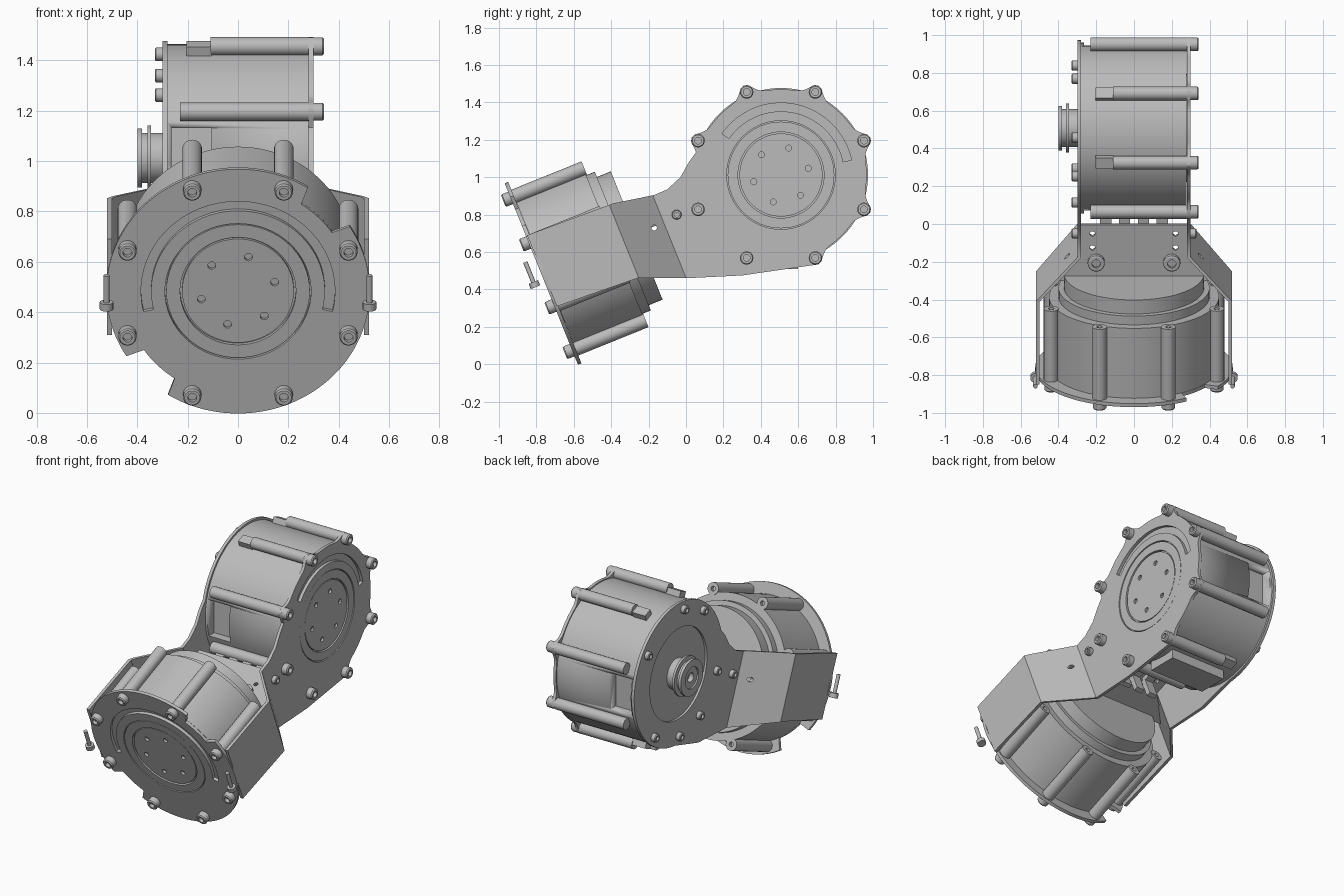
import bpy, bmesh
from math import sin, cos, radians, exp
from mathutils import Matrix, Vector

if "Cube" in bpy.data.objects:
    bpy.data.objects.remove(bpy.data.objects["Cube"])

grey = bpy.data.materials.new("machined_grey")
grey.use_nodes = True
grey.diffuse_color = (0.5, 0.5, 0.5, 1)
grey.node_tree.nodes["Principled BSDF"].inputs["Base Color"].default_value = (0.5, 0.5, 0.5, 1)


def frame(x, y, z, origin):
    m = Matrix((x, y, z)).transposed().to_4x4()
    m.translation = origin
    return m


# Local z points out of each motor's face
T = radians(22)
AXIS = Vector((0, cos(T), sin(T)))
UP = Vector((0, -sin(T), cos(T)))
X, Y, Z = Vector((1, 0, 0)), Vector((0, 1, 0)), Vector((0, 0, 1))
C1, C2 = Vector((0, 0.508, 1.012)), Vector((0, -0.755, 0.49))
REAR = frame(Y, Z, X, C1)
FRONT = frame(X, UP, -AXIS, C2)
SHELF = frame(X, AXIS, UP, C2)


def finish(name, bm, matrix):
    bmesh.ops.remove_doubles(bm, verts=bm.verts, dist=1e-5)
    bm.transform(matrix)
    bmesh.ops.recalc_face_normals(bm, faces=bm.faces)
    me = bpy.data.meshes.new(name)
    bm.to_mesh(me)
    bm.free()
    me.materials.clear()
    me.materials.append(grey)
    me.polygons.foreach_set("use_smooth", [True] * len(me.polygons))
    me.set_sharp_from_angle(angle=radians(30))
    ob = bpy.data.objects.new(name, me)
    bpy.context.collection.objects.link(ob)
    return ob


def lathe(name, profile, matrix, seg=24):
    bm = bmesh.new()
    vs = [bm.verts.new((r, 0, z)) for r, z in profile]
    es = [bm.edges.new(p) for p in zip(vs, vs[1:])]
    bmesh.ops.spin(bm, geom=vs + es, axis=(0, 0, 1), cent=(0, 0, 0),
                   angle=radians(360), steps=seg, use_merge=True)
    return finish(name, bm, matrix)


def box(name, size, loc, matrix):
    bm = bmesh.new()
    bmesh.ops.create_cube(bm, size=1)
    bmesh.ops.scale(bm, vec=size, verts=bm.verts)
    bmesh.ops.translate(bm, vec=loc, verts=bm.verts)
    return finish(name, bm, matrix)


def flat_bm(loops, z0, z1):
    """Sheet with an outline and holes, as a bmesh."""
    cu = bpy.data.curves.new("outline", 'CURVE')
    cu.dimensions, cu.fill_mode, cu.extrude = '2D', 'BOTH', (z1 - z0) / 2
    for loop in loops:
        sp = cu.splines.new('POLY')
        sp.points.add(len(loop) - 1)
        for p, co in zip(sp.points, loop):
            p.co = (co[0], co[1], 0, 1)
        sp.use_cyclic_u = True
    ob = bpy.data.objects.new("outline", cu)
    bpy.context.collection.objects.link(ob)
    dg = bpy.context.evaluated_depsgraph_get()
    me = bpy.data.meshes.new_from_object(ob.evaluated_get(dg))
    bm = bmesh.new()
    bm.from_mesh(me)
    bmesh.ops.translate(bm, vec=(0, 0, (z0 + z1) / 2), verts=bm.verts)
    bpy.data.objects.remove(ob)
    bpy.data.meshes.remove(me)
    return bm


def plate(name, loops, z0, z1, matrix):
    return finish(name, flat_bm(loops, z0, z1), matrix)


def polar(radius, a0, a1, step):
    n = round((a1 - a0) / step)
    angles = [a0 + (a1 - a0) * i / n for i in range(n + 1)]
    f = radius if callable(radius) else lambda a: radius
    return [(f(a) * cos(radians(a)), f(a) * sin(radians(a))) for a in angles]


def circle(r, n=64, cx=0, cy=0):
    return [(x + cx, y + cy) for x, y in polar(r, 0, 360 - 360 / n, 360 / n)]


def arc_slot(r0, r1, a0, a1):
    return polar(r0, a0, a1, 4) + polar(r1, a0, a1, 4)[::-1]


def ring_pos(r, a, z):
    return Matrix.Translation((r * cos(radians(a)), r * sin(radians(a)), z))


def bolt(name, matrix, r=0.036, h=0.042):
    lathe(name, [(0, h * .5), (r * .5, h * .5), (r * .5, h), (r * .85, h),
                 (r, h * .85), (r, 0), (0, 0)], matrix, 18)


def rotor(name, matrix, z):
    holes = [circle(0.016, 12, 0.15 * cos(radians(a)), 0.15 * sin(radians(a)))
             for a in range(14, 374, 60)]
    plate(name + "_hub", [circle(0.222)] + holes, z - 0.02, z - 0.004, matrix)
    plate(name + "_ring", [circle(0.285), circle(0.23)], z - 0.02, z, matrix)


BOLT_ANGLES = [22.5 + 45 * k for k in range(8)]


def lobed(a):
    d = (a % 45) - 22.5
    return 0.458 + 0.06 * exp(-(d / 6) ** 2)


def notched(a):
    return 0.45 if abs((a % 180) - 45) < 12 else 0.523


# Side arms: flat sheets bent twice to widen around the front motor
ARM = [(0.015, 1.08), (-0.03, 1.0), (-0.1, 0.935), (-0.17, 0.905), (-0.39, 0.86),
       (-0.85, 0.69), (-0.69, 0.31), (-0.26, 0.46), (0, 0.46), (0.3, 0.475)]
BEND_IN, BEND_OUT, FLARE = 0.69, 0.455, 0.22


def side_arm(name, side, round_part, holes):
    arm = [(y - C1.y, z - C1.z) for y, z in ARM]
    pin = circle(0.015, 12, -0.17 - C1.y, 0.73 - C1.z)
    z0, z1 = (0.28, 0.3) if side > 0 else (-0.3, -0.28)
    bm = flat_bm([round_part + arm, pin] + holes, z0, z1)
    bm.transform(REAR)
    bmesh.ops.remove_doubles(bm, verts=bm.verts, dist=1e-5)
    for s in (BEND_IN, BEND_OUT):
        bmesh.ops.bisect_plane(bm, geom=bm.verts[:] + bm.edges[:] + bm.faces[:],
                               plane_co=C2 + AXIS * s, plane_no=AXIS)
    for v in bm.verts:
        t = (BEND_IN - (v.co - C2).dot(AXIS)) / (BEND_IN - BEND_OUT)
        v.co.x += side * FLARE * min(max(t, 0), 1)
    finish(name, bm, Matrix())
    bolt(name + "_bolt", frame(Y, Z * side, X * side, Vector((0.3 * side, -0.05, 0.8))), 0.026, 0.03)


side_arm("left_arm", 1, polar(lobed, -69, 165, 1.5),
         [circle(0.29), arc_slot(0.34, 0.385, 12, 145)])
side_arm("right_arm", -1, polar(0.465, -85, 165, 3), [circle(0.3)])

# Rear motor, with windows cut in its casing
body = lathe("rear_motor_casing", [(0, -0.285), (0.452, -0.285), (0.452, 0.279), (0, 0.279)], REAR, 96)
cutters = []
for sx in (-1, 1):
    c = box("window_cutter", (0.1, 0.24, 0.16), (0.43 * sx, 0, -0.185), REAR)
    c.hide_render = True
    mod = body.modifiers.new("window", 'BOOLEAN')
    mod.operation, mod.object = 'DIFFERENCE', c
    cutters.append(c)
cut = bpy.data.meshes.new_from_object(body.evaluated_get(bpy.context.evaluated_depsgraph_get()))
body.modifiers.clear()
body.data = cut
for c in cutters:
    bpy.data.objects.remove(c)
rotor("rear_rotor", REAR, 0.297)
for a in BOLT_ANGLES:
    wide = abs(cos(radians(a))) > 0.7
    start = -0.23 if wide else -0.11
    lathe("rear_spacer", [(0, start), (0.037, start), (0.037, 0.28), (0, 0.28)],
          REAR @ ring_pos(0.48, a, 0), 20)
    if not wide:
        box("spacer_seat", (0.05, 0.06, 0.1), (0, 0, -0.155),
            REAR @ Matrix.Rotation(radians(a), 4, 'Z') @ Matrix.Translation((0.465, 0, 0)))
    bolt("rear_bolt", REAR @ ring_pos(0.48, a, 0.3))
FLIP = Matrix.Rotation(radians(180), 4, 'X')
for a in (97, 37, 128, 198, 239, 270, 309):
    bolt("right_bolt", REAR @ ring_pos(0.415, a, -0.3) @ FLIP, 0.027, 0.03)
lathe("output_knob", [(0, 0.27), (0.1, 0.27), (0.1, 0.345), (0.13, 0.345), (0.13, 0.36),
                      (0.1, 0.36), (0.1, 0.382), (0.118, 0.382), (0.118, 0.4), (0.07, 0.4),
                      (0.07, 0.39), (0.03, 0.39), (0.03, 0.36), (0, 0.36)], REAR @ FLIP, 48)
box("terminal_block", (0.4, 0.2, 0.06), (0, 0.5, 0.54), Matrix())

# Front motor
lathe("front_motor_casing", [(0, -0.001), (0.45, -0.001), (0.45, -0.4), (0.4, -0.4), (0.4, -0.45),
                             (0.37, -0.45), (0.37, -0.53), (0, -0.53)], FRONT, 96)
plate("front_cover", [polar(notched, 0, 358, 2), circle(0.29), arc_slot(0.345, 0.385, -13, 193)],
      0, 0.02, FRONT)
rotor("front_rotor", FRONT, 0.018)
for a in BOLT_ANGLES:
    lathe("front_spacer", [(0, -0.38), (0.015, -0.38), (0.015, -0.405), (0.039, -0.405),
                           (0.039, 0), (0, 0)], FRONT @ ring_pos(0.475, a, 0), 20)
    bolt("front_bolt", FRONT @ ring_pos(0.475, a, 0.02))

# Shelf between the arms, its screws and the cable connectors
outline = [(0.47, 0.5), (0.29, 0.69), (0.29, 0.82)]
outline += [(-x, s) for x, s in outline[::-1]]
pins = [circle(0.014, 12, sx * 0.22, s) for sx in (-1, 1) for s in (0.69, 0.77)]
plate("shelf", [outline] + pins, 0.01, 0.03, SHELF)
for sx in (-1, 1):
    bolt("shelf_screw", SHELF @ Matrix.Translation((sx * 0.2, 0.61, 0.03)), 0.045, 0.03)
    # Loose clamp screws beside the front motor
    lathe("clamp_screw", [(0, 0), (0.027, 0), (0.027, 0.03), (0.012, 0.03), (0.012, 0.145), (0, 0.145)],
          frame(X, -AXIS, UP, Vector((sx * 0.522, -0.805, 0.412))), 16)
for i in range(4):
    x = -0.15 + 0.1 * i
    box("connector_top", (0.06, 0.13, 0.03), (x, 0.81, -0.005), SHELF)
    box("connector_leg", (0.06, 0.03, 0.13), (x, 0.75, -0.07), SHELF)
